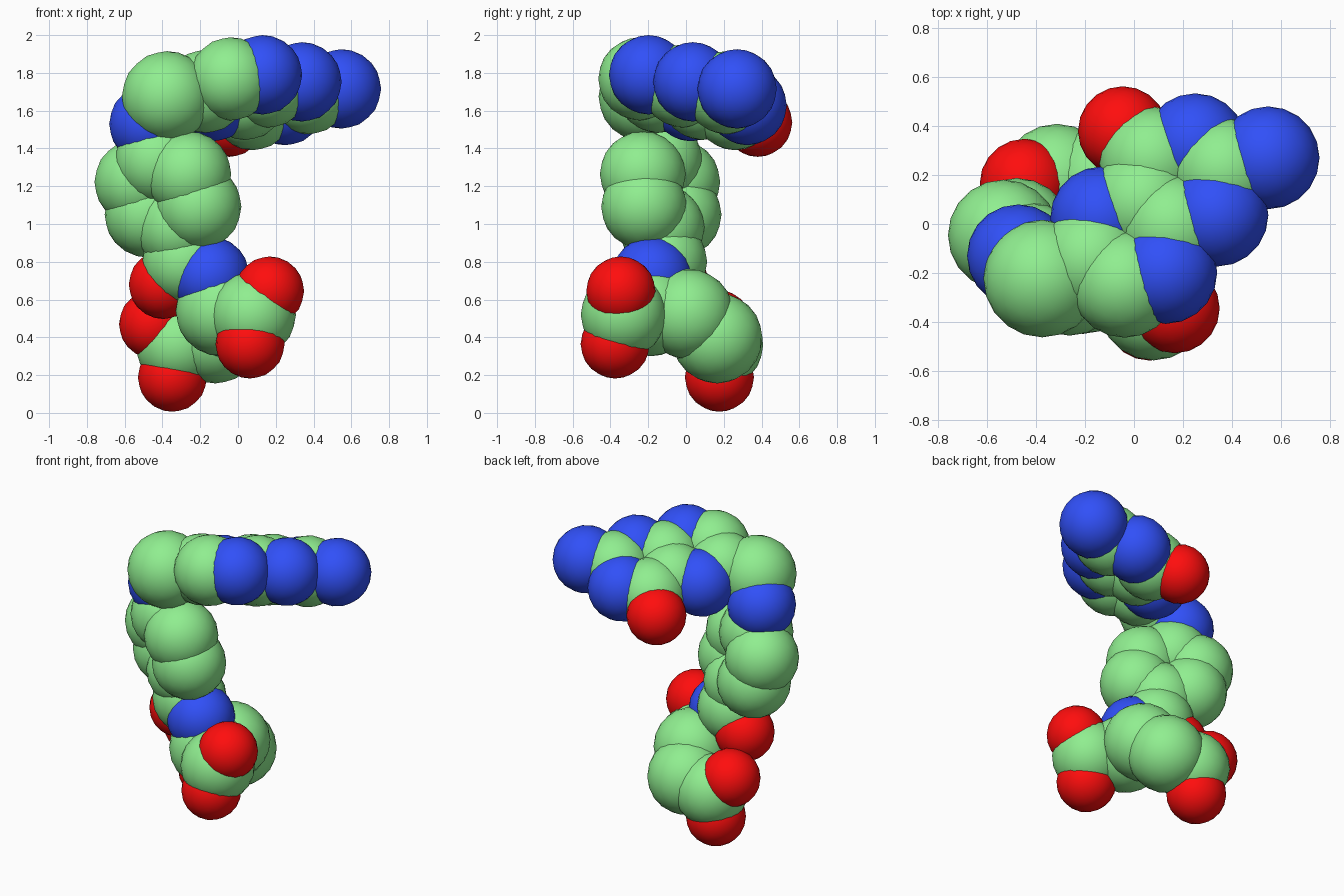
import bpy
from mathutils import Vector as V

if "Cube" in bpy.data.objects:
    bpy.data.objects.remove(bpy.data.objects["Cube"])

# Linear colours of light green, blue and red
COLORS = {"carbon": (0.279, 0.855, 0.279, 1), "nitrogen": (0.03, 0.08, 0.939, 1), "oxygen": (1.0, 0.004, 0.004, 1)}
RADII = {"carbon": 0.227, "nitrogen": 0.21, "oxygen": 0.183}
mats = {}
for name, col in COLORS.items():
    mats[name] = bpy.data.materials.new(name)
    mats[name].diffuse_color = col


def atom(part, element, pos, radius=None):
    bpy.ops.mesh.primitive_ico_sphere_add(subdivisions=3, radius=radius or RADII[element], location=pos)
    ob = bpy.context.object
    ob.name = f"{part}_{element}"
    ob.data.materials.append(mats[element])
    bpy.ops.object.shade_smooth()


C, N, O = "carbon", "nitrogen", "oxygen"
SP3 = 0.24   # chain carbons are slightly larger

# Flat double ring at the top, laid out on a hexagonal lattice in its own plane
origin = V((0.13, -0.198, 1.79))
u = V((0.66, 0.74, -0.118)).normalized() * 0.158
v = V((-0.70, 0.595, -0.379)).normalized() * 0.093
for element, i, j in [(N, 0, 0), (C, 1, 1.15), (N, 2, 0), (C, 3, 1.1), (N, 4, 0), (N, 3.03, 3),
                      (C, 2, 4), (O, 2.08, 6), (C, 1, 3), (N, 0, 4), (C, -1, 3), (C, -0.92, 1.1)]:
    atom("double_ring", element, origin + u * i + v * j, 0.22 if element == C else None)

# Link between the double ring and the six-sided ring
atom("upper_link", C, (-0.375, -0.223, 1.675), SP3)
atom("upper_link", N, (-0.472, -0.13, 1.53))

# Six-sided carbon ring, three opposite pairs about its centre
centre = V((-0.371, -0.134, 1.157))
for arm in [V((0.108, -0.095, 0.107)), V((0.162, -0.088, -0.066)), V((-0.055, -0.005, 0.174))]:
    for side in (1, -1):
        atom("six_ring", C, centre + arm * side)

# Lower link
atom("lower_link", C, (-0.28, -0.115, 0.80))
atom("lower_link", O, (-0.395, -0.06, 0.68))
atom("lower_link", N, (-0.15, -0.18, 0.725))

# Curved tail
for p in [(-0.09, -0.185, 0.54), (-0.06, 0.012, 0.523), (-0.12, 0.165, 0.396)]:
    atom("tail", C, p, SP3)

# Two acid end groups
for part, c, o1, o2 in [
        ("front_acid", (0.08, -0.33, 0.52), (0.167, -0.345, 0.645), (0.064, -0.375, 0.365)),
        ("rear_acid", (-0.315, 0.182, 0.36), (-0.447, 0.165, 0.47), (-0.347, 0.177, 0.189))]:
    atom(part, C, c)
    atom(part, O, o1)
    atom(part, O, o2)

for m in bpy.data.materials:
    if m.users and not m.is_grease_pencil:
        m.use_nodes = True
        m.node_tree.nodes["Principled BSDF"].inputs["Base Color"].default_value = m.diffuse_color
